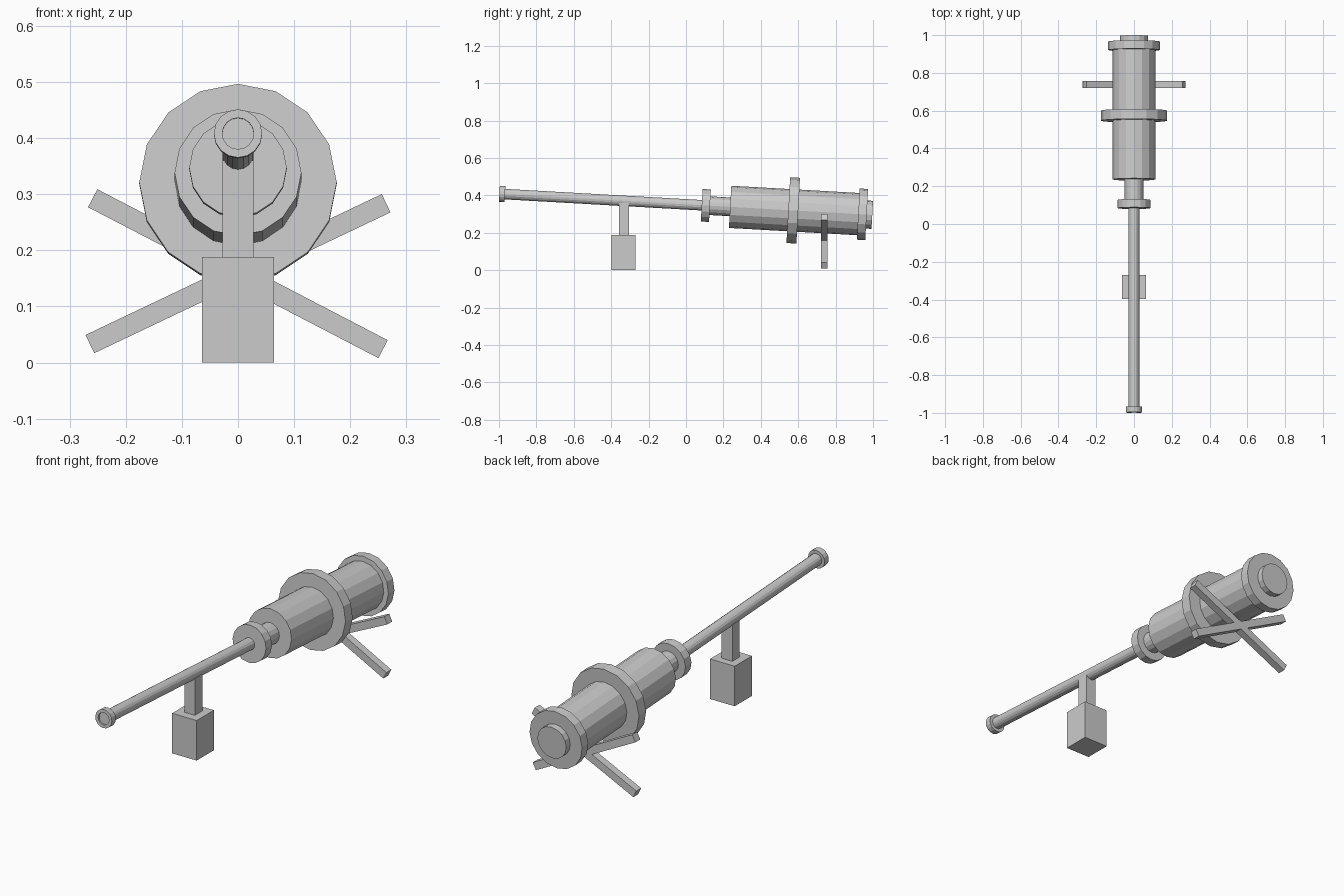
import bpy, bmesh, math
from mathutils import Vector, Matrix

if "Cube" in bpy.data.objects:
    bpy.data.objects.remove(bpy.data.objects["Cube"])

SIDES = 16
SLOPE = 0.0565                      # barrel axis drops towards the back
TILT = math.atan(SLOPE)
UP = Vector((0, math.sin(TILT), math.cos(TILT)))
RIGHT = Vector((1, 0, 0))


def axis_point(y):
    return Vector((0, y, 0.352 - SLOPE * y))


def finish(name, bm):
    bmesh.ops.recalc_face_normals(bm, faces=bm.faces)
    mesh = bpy.data.meshes.new(name)
    bm.to_mesh(mesh)
    bm.free()
    obj = bpy.data.objects.new(name, mesh)
    bpy.context.collection.objects.link(obj)
    return obj


def turned(name, profile):
    """Revolve (y, radius) points about the tilted axis and cap both ends."""
    bm = bmesh.new()
    rings = []
    for y, r in profile:
        c = axis_point(y)
        rings.append([bm.verts.new(c + r * (RIGHT * math.sin(a) + UP * math.cos(a)))
                      for a in (2 * math.pi * i / SIDES for i in range(SIDES))])
    for a, b in zip(rings, rings[1:]):
        for i in range(SIDES):
            j = (i + 1) % SIDES
            bm.faces.new((a[i], a[j], b[j], b[i]))
    bm.faces.new(rings[0])
    bm.faces.new(rings[-1])
    return finish(name, bm)


def box(name, centre, size, angle=0):
    bm = bmesh.new()
    m = (Matrix.Translation(centre) @ Matrix.Rotation(angle, 4, 'Y')
         @ Matrix.Diagonal((*size, 1)))
    bmesh.ops.create_cube(bm, size=1, matrix=m)
    return finish(name, bm)


# Plain cylinders along the axis: name, start y, end y, radius
for name, y0, y1, r in (
        ("barrel", -0.985, 0.13, 0.028),
        ("front_flange", 0.084, 0.128, 0.087),
        ("neck", 0.12, 0.245, 0.05),
        ("body", 0.236, 0.93, 0.113),
        ("middle_collar", 0.547, 0.600, 0.176),
        ("rear_collar", 0.921, 0.966, 0.137),
        ("rear_cap", 0.955, 0.996, 0.075)):
    turned(name, [(y0, r), (y1, r)])

# Muzzle ring with a shallow recess
turned("muzzle_ring", [(-0.990, 0.028), (-0.998, 0.028), (-0.998, 0.043),
                       (-0.968, 0.043), (-0.968, 0.028)])

# Front support
box("front_foot", (0, -0.334, 0.094), (0.128, 0.128, 0.188))
box("front_post", (0, -0.332, 0.27), (0.055, 0.055, 0.18))

# Crossed rear legs: end centres in x, z
for name, (x0, z0), (x1, z1) in (
        ("rear_leg_a", (-0.259, 0.293), (0.2585, 0.024)),
        ("rear_leg_b", (-0.264, 0.033), (0.264, 0.284))):
    length = math.hypot(x1 - x0, z1 - z0)
    box(name, ((x0 + x1) / 2, 0.739, (z0 + z1) / 2), (length, 0.036, 0.036),
        -math.atan2(z1 - z0, x1 - x0))
